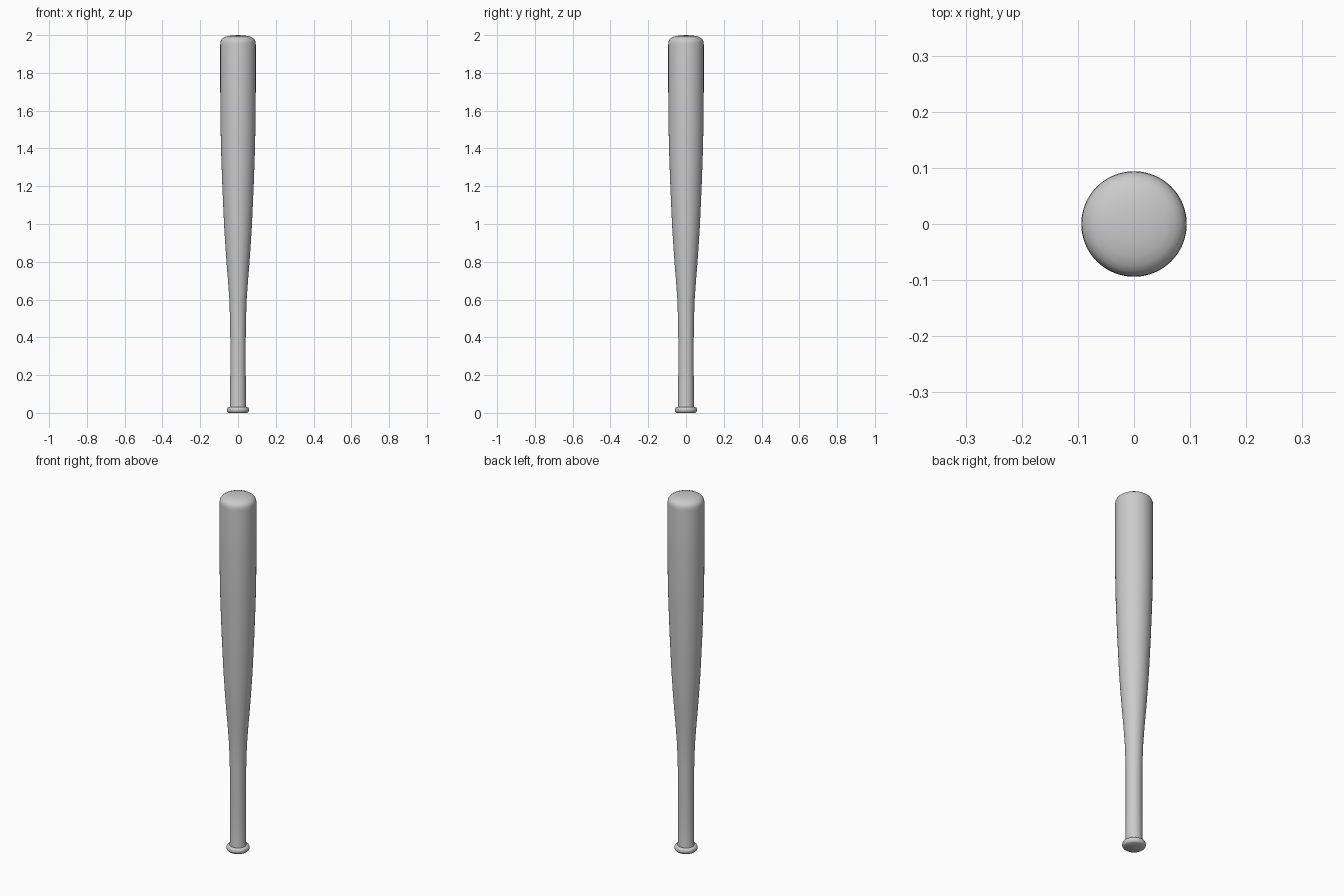
import bpy, bmesh, math

if "Cube" in bpy.data.objects:
    bpy.data.objects.remove(bpy.data.objects["Cube"])


def lathe(name, profile, segments=64):
    """Spin a (radius, z) profile around the z axis."""
    bm = bmesh.new()
    verts = [bm.verts.new((r, 0, z)) for r, z in profile]
    edges = [bm.edges.new(pair) for pair in zip(verts, verts[1:])]
    bmesh.ops.spin(bm, geom=verts + edges, cent=(0, 0, 0), axis=(0, 0, 1),
                   angle=math.tau, steps=segments, use_merge=True)
    bmesh.ops.remove_doubles(bm, verts=bm.verts, dist=1e-5)
    bmesh.ops.recalc_face_normals(bm, faces=bm.faces)
    mesh = bpy.data.meshes.new(name)
    bm.to_mesh(mesh)
    bm.free()
    obj = bpy.data.objects.new(name, mesh)
    bpy.context.collection.objects.link(obj)
    bpy.ops.object.select_all(action='DESELECT')
    obj.select_set(True)
    bpy.context.view_layer.objects.active = obj
    bpy.ops.object.shade_smooth_by_angle(angle=math.radians(40))
    return obj


# rounded knob at the foot of the handle
knob = [(0, 0), (0.050, 0), (0.055, 0.004), (0.058, 0.010), (0.059, 0.016),
        (0.058, 0.022), (0.055, 0.027), (0.050, 0.030), (0.043, 0.031)]

# slim handle flaring gently into the barrel
shaft = [(0.042, 0.04), (0.041, 0.20), (0.041, 0.40), (0.0425, 0.50),
         (0.046, 0.60), (0.053, 0.70), (0.061, 0.80), (0.068, 0.90),
         (0.074, 1.00), (0.083, 1.20), (0.090, 1.40), (0.093, 1.55),
         (0.094, 1.70), (0.094, 1.95)]

# softly domed tip
tip = [(0.093, 1.963), (0.090, 1.973), (0.084, 1.981), (0.074, 1.988),
       (0.058, 1.994), (0.035, 1.998), (0, 2.0)]

lathe("baseball_bat", knob + shaft + tip)
